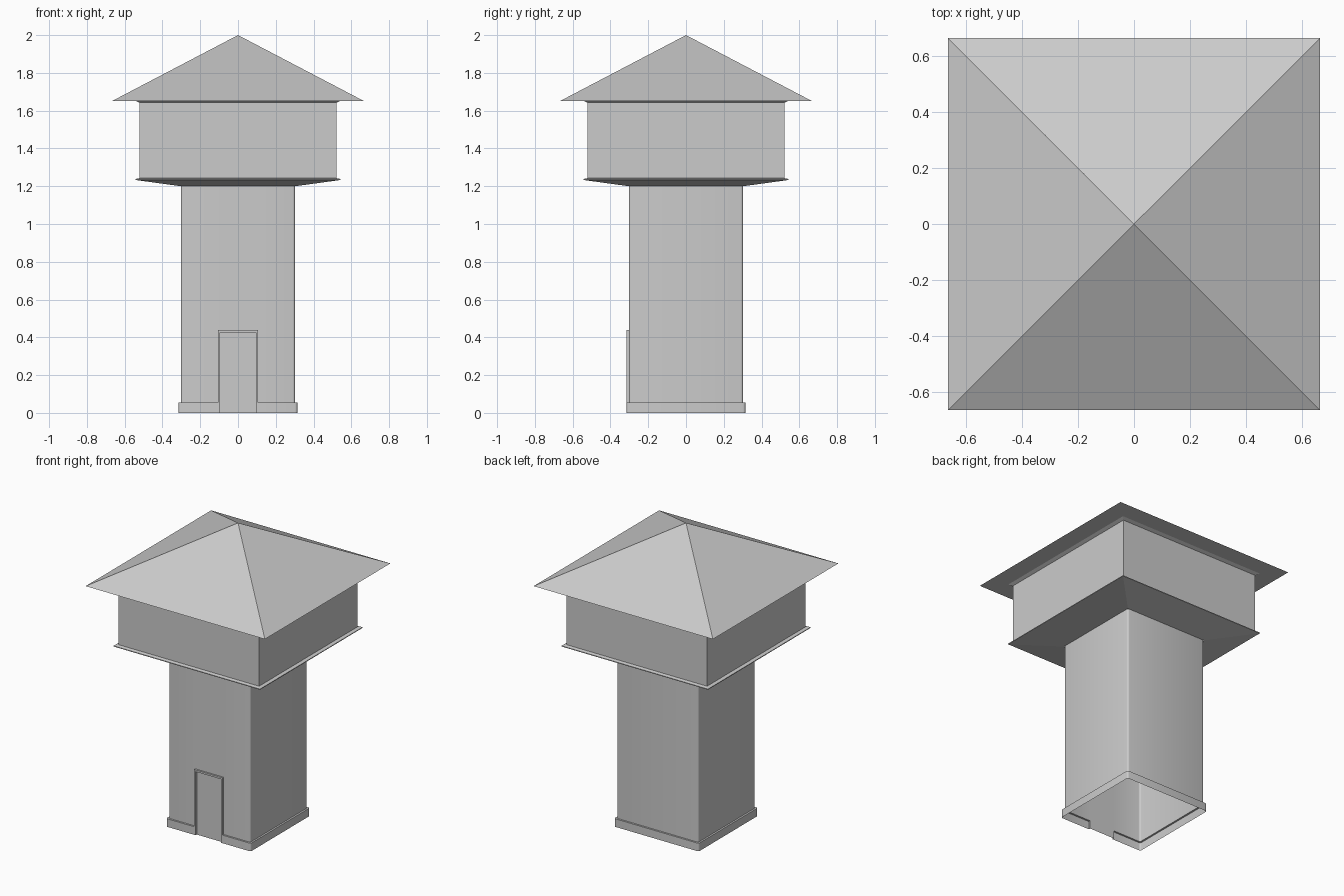
import bpy, math

if "Cube" in bpy.data.objects:
    bpy.data.objects.remove(bpy.data.objects["Cube"])

FRONT = 0.314      # base and door frame half depth
SHAFT = 0.302      # shaft half width
JAMB, HEAD = 0.094, 0.426


def make(name, verts, faces, smooth=False):
    mesh = bpy.data.meshes.new(name)
    mesh.from_pydata(verts, [], faces)
    mesh.update()
    ob = bpy.data.objects.new(name, mesh)
    bpy.context.collection.objects.link(ob)
    if smooth:
        bpy.ops.object.select_all(action='DESELECT')
        ob.select_set(True)
        bpy.context.view_layer.objects.active = ob
        bpy.ops.object.shade_smooth_by_angle(angle=math.radians(35))
    return ob


def square(h, r=0.0, segs=3):
    """Counter-clockwise square outline with optional rounded corners."""
    if r == 0:
        return [(h, -h), (h, h), (-h, h), (-h, -h)]
    pts = []
    for k, (sx, sy) in enumerate([(1, -1), (1, 1), (-1, 1), (-1, -1)]):
        for i in range(segs + 1):
            a = math.radians(-90 + 90 * k + 90 * i / segs)
            pts.append((sx * (h - r) + r * math.cos(a), sy * (h - r) + r * math.sin(a)))
    return pts


def loft(name, rings, smooth=False, skip=lambda level, i, n: False, apex=None):
    """Skin stacked outlines, given as (points, z)."""
    n = len(rings[0][0])
    verts = [(x, y, z) for pts, z in rings for x, y in pts]
    faces = [(l * n + i, l * n + (i + 1) % n, (l + 1) * n + (i + 1) % n, (l + 1) * n + i)
             for l in range(len(rings) - 1) for i in range(n) if not skip(l, i, n)]
    if apex is not None:
        verts.append((0, 0, apex))
        last = (len(rings) - 1) * n
        faces += [(last + i, last + (i + 1) % n, len(verts) - 1) for i in range(n)]
    return make(name, verts, faces, smooth)


def tower_outline(h, r=0.012):
    return square(h, r) + [(-JAMB, -h), (JAMB, -h)]


# Hollow shaft with base band, open at the doorway and underneath
def doorway(level, i, n):
    return i == n - 2 and level < 3


loft("shaft_and_base", [
    (tower_outline(FRONT), 0), (tower_outline(FRONT), 0.054),
    (tower_outline(SHAFT), 0.054), (tower_outline(SHAFT), HEAD),
    (tower_outline(SHAFT), 1.2)], smooth=True, skip=doorway)

# Door frame: inverted U swept through outer side, front face and reveal
W, T = 0.105, 0.438
verts, faces = [], []
for w, t, y, foot in [(W, T, -SHAFT, 0.054), (W, T, -FRONT, 0.054),
                      (JAMB, HEAD, -FRONT, 0), (JAMB, HEAD, -SHAFT, 0)]:
    verts += [(-w, y, foot), (-w, y, t), (w, y, t), (w, y, foot)]
for l in range(3):
    for i in range(3):
        a = l * 4 + i
        faces.append((a, a + 4, a + 5, a + 1))
make("door_frame", verts, [f[::-1] for f in faces])

# Recessed door panel
make("door", [(-JAMB, -SHAFT, 0), (JAMB, -SHAFT, 0),
              (JAMB, -SHAFT, HEAD), (-JAMB, -SHAFT, HEAD)], [(0, 1, 2, 3)])

# Upper chamber with flared floor ledge and cornice
loft("upper_chamber", [(square(h), z) for h, z in [
    (SHAFT, 1.2), (0.543, 1.233), (0.543, 1.238), (0.521, 1.243),
    (0.521, 1.642), (0.543, 1.652)]])

# Pyramid roof with soffit
loft("roof", [(square(0.543), 1.652), (square(0.665), 1.652)], apex=2.0)
